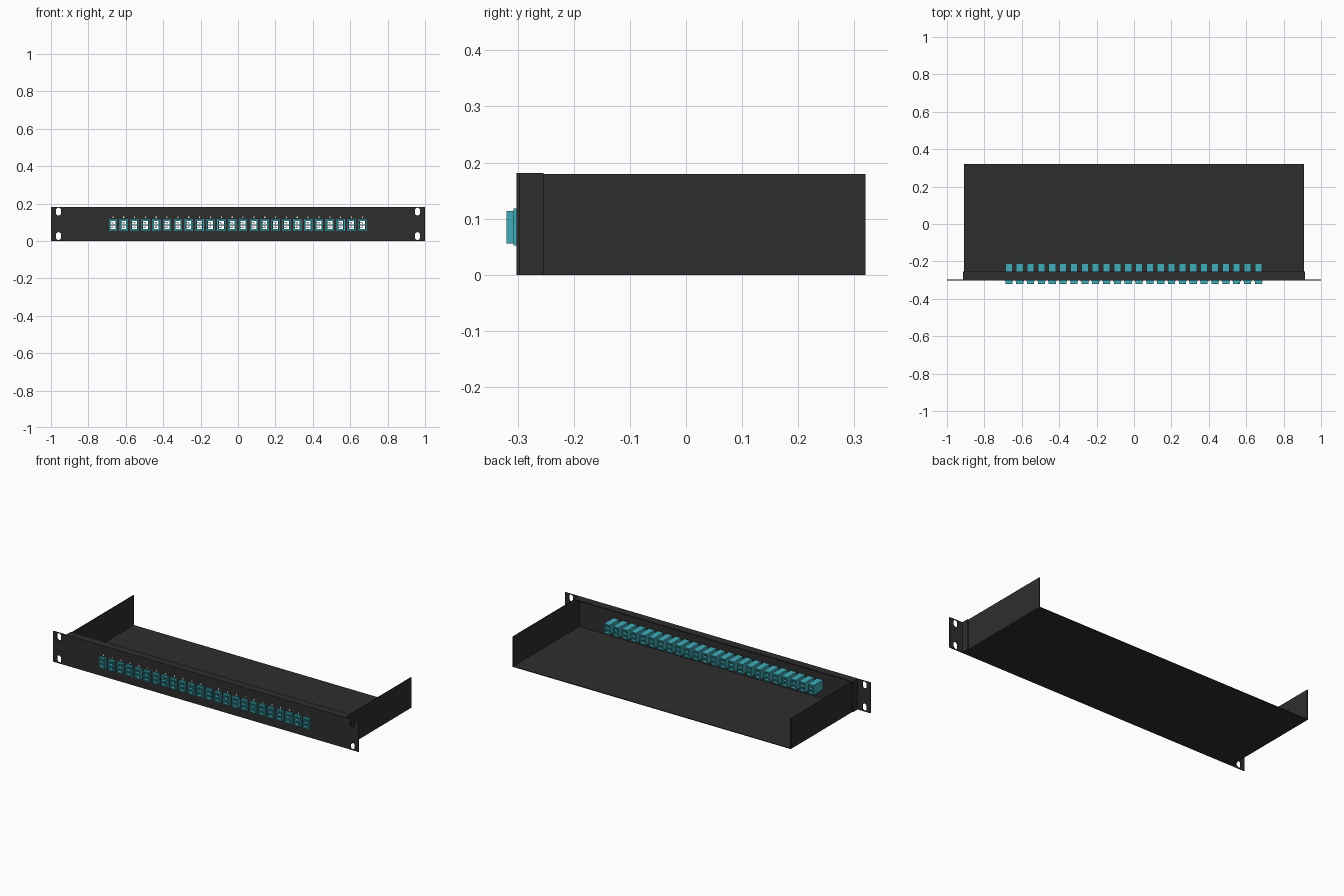
import bpy
import math

cube = bpy.data.objects.get("Cube")
if cube:
    bpy.data.objects.remove(cube, do_unlink=True)


def material(name, rgb):
    mat = bpy.data.materials.new(name)
    mat.use_nodes = True
    mat.diffuse_color = (*rgb, 1)
    mat.node_tree.nodes["Principled BSDF"].inputs["Base Color"].default_value = (*rgb, 1)
    return mat


BLACK = material("charcoal steel", (0.027, 0.027, 0.027))
TEAL = material("teal plastic", (0.052, 0.41, 0.48))
WHITE = material("white print", (0.85, 0.85, 0.85))


def rect(x, z, w, h):
    """Rectangle loop centred on x, z."""
    return [(x + sx * w / 2, z + sz * h / 2) for sx, sz in ((-1, -1), (1, -1), (1, 1), (-1, 1))]


def slot(x, z, w, h, n=8):
    """Upright rounded slot; a circle when w equals h."""
    r, loop = w / 2, []
    for centre, start in ((z + h / 2 - r, 0), (z - h / 2 + r, math.pi)):
        for i in range(n + 1):
            if w == h and i == n:
                continue
            a = start + math.pi * i / n
            loop.append((x + r * math.cos(a), centre + r * math.sin(a)))
    return loop


def extrude(name, loops, y0, y1, mat):
    """Fill x-z loops (inner loops become holes) and extrude from y0 to y1."""
    curve = bpy.data.curves.new(name, 'CURVE')
    curve.dimensions = '2D'
    curve.fill_mode = 'BOTH'
    curve.extrude = (y1 - y0) / 2
    for loop in loops:
        spline = curve.splines.new('POLY')
        spline.points.add(len(loop) - 1)
        for point, (x, z) in zip(spline.points, loop):
            point.co = (x, z, 0, 1)
        spline.use_cyclic_u = True
    temp = bpy.data.objects.new(name + " outline", curve)
    bpy.context.collection.objects.link(temp)
    bpy.context.view_layer.update()
    mesh = bpy.data.meshes.new_from_object(temp.evaluated_get(bpy.context.evaluated_depsgraph_get()))
    bpy.data.objects.remove(temp, do_unlink=True)
    for vert in mesh.vertices:
        x, z, d = vert.co
        vert.co = (x, (y0 + y1) / 2 - d, z)
    mesh.materials.clear()
    mesh.materials.append(mat)
    for poly in mesh.polygons:
        poly.use_smooth = False
    obj = bpy.data.objects.new(name, mesh)
    bpy.context.collection.objects.link(obj)
    return obj


def channel(half, low, high, t, up):
    """U-shaped profile, open at the top (up) or at the bottom."""
    pts = [(-half, low), (half, low), (half, high), (half - t, high),
           (half - t, low + t), (t - half, low + t), (t - half, high), (-half, high)]
    return pts if up else [(x, low + high - z) for x, z in pts]


COUNT, PITCH, MID = 24, 0.058, 0.085
HEIGHT = 0.181
xs = [(i - (COUNT - 1) / 2) * PITCH - 0.002 for i in range(COUNT)]

# Folded tray: floor and two side walls
extrude("tray", [channel(0.91, 0, 0.18, 0.004, True)], -0.298, 0.32, BLACK)

# Front panel with mounting slots and adapter cutouts
holes = [slot(sx * 0.96, z, 0.028, 0.042) for sx in (-1, 1) for z in (0.026, 0.157)]
holes += [rect(x, MID, 0.037, 0.057) for x in xs]
extrude("front_panel", [rect(0, HEIGHT / 2, 2, HEIGHT)] + holes, -0.302, -0.297, BLACK)

# Folded rim behind the panel: top lip and side returns
extrude("panel_rim", [channel(0.915, 0, HEIGHT, 0.005, False)], -0.297, -0.254, BLACK)

# Duplex adapter: hollow body, flange, and a sleeve on a thin web in each port
ports = [rect(0, MID + dz, 0.026, 0.020) for dz in (-0.0125, 0.0125)]
parts = [extrude("adapter", [rect(0, MID, 0.038, 0.058)] + ports, -0.32, -0.21, TEAL),
         extrude("flange", [rect(0, MID, 0.044, 0.066), rect(0, MID, 0.037, 0.057)],
                 -0.307, -0.302, TEAL)]
for dz in (-0.0125, 0.0125):
    parts.append(extrude("sleeve", [slot(0, MID + dz, 0.009, 0.009), slot(0, MID + dz, 0.005, 0.005)],
                         -0.312, -0.218, TEAL))
    parts.append(extrude("web", [rect(-0.009, MID + dz, 0.010, 0.002)], -0.28, -0.25, TEAL))
bpy.ops.object.select_all(action='DESELECT')
for part in parts:
    part.select_set(True)
adapter = parts[0]
bpy.context.view_layer.objects.active = adapter
bpy.ops.object.join()

# Row of adapters with a plain printed tick above each
tick = extrude("port_tick", [rect(0, 0.126, 0.006, 0.008)], -0.3025, -0.3015, WHITE)
for i, x in enumerate(xs):
    for source in (adapter, tick):
        obj = source
        if i:
            obj = source.copy()
            bpy.context.collection.objects.link(obj)
        obj.location.x = x
